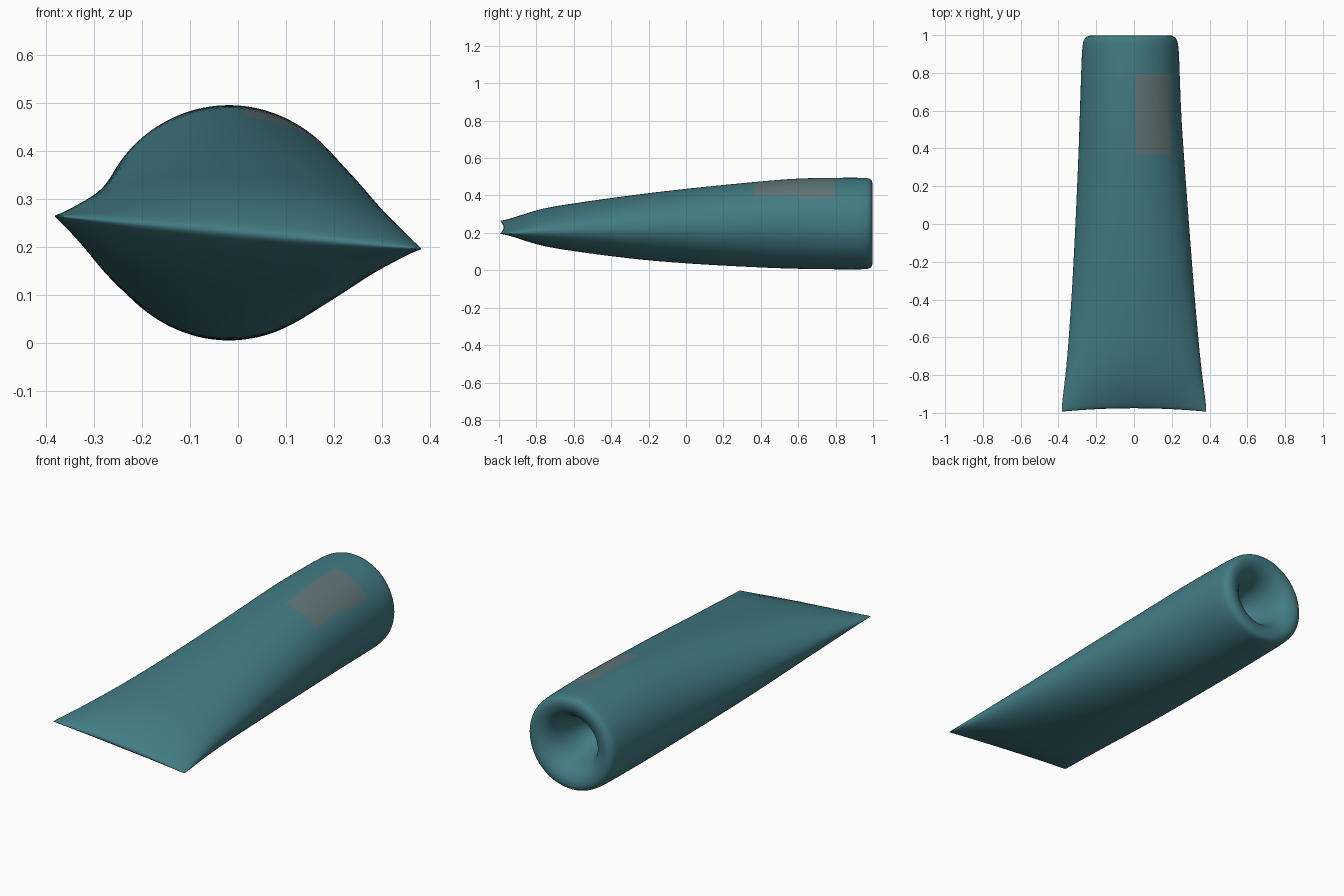
import bpy, bmesh, math

if "Cube" in bpy.data.objects:
    bpy.data.objects.remove(bpy.data.objects["Cube"])

SIDES = 64
BACK_X = -0.019

# Body profile: y, half width, half height
body = [(-1.0, 0.38, 0.0), (-0.98, 0.388, 0.022), (-0.8, 0.362, 0.095),
        (-0.6, 0.343, 0.127), (-0.3, 0.32, 0.17), (0.0, 0.301, 0.201),
        (0.4, 0.277, 0.231), (0.6, 0.268, 0.243), (0.8, 0.261, 0.245),
        (0.96, 0.256, 0.246)]

# Rounded rim and funnel-shaped hole: y, radius
rim = [(0.99, 0.24), (1.001, 0.21), (0.99, 0.17), (0.96, 0.135),
       (0.9, 0.11), (0.8, 0.08), (0.75, 0.03)]


def make_material(name, colour):
    mat = bpy.data.materials.new(name)
    mat.diffuse_color = (*colour, 1)
    mat.use_nodes = True
    mat.node_tree.nodes["Principled BSDF"].inputs["Base Color"].default_value = mat.diffuse_color
    return mat


def add_ring(bm, y, w, h):
    # The flat end is twisted slightly; the round end sits a little to the left
    t = math.radians(2.6) * min(0, y - 0.1) / 0.55
    cx = BACK_X * min(1, max(0, (y + 1) / 1.6)) ** 1.5
    cz = 0.23 + 0.02 * min(1, max(0, (y + 0.4))) ** 1.3
    bow = 0.018 if y < -0.95 else 0
    ring = []
    for i in range(SIDES):
        a = 2 * math.pi * i / SIDES
        u, v = w * math.cos(a), h * math.sin(a)
        ring.append(bm.verts.new((cx + u * math.cos(t) - v * math.sin(t),
                                  y + bow * math.sin(a) ** 2,
                                  cz + u * math.sin(t) + v * math.cos(t))))
    return ring


# Flattened tube lofted from the tip, over the rim and down into the hole
bm = bmesh.new()
rings = [add_ring(bm, *s) for s in body + [(y, r, r) for y, r in rim]]
for a, b in zip(rings, rings[1:]):
    for i in range(SIDES):
        j = (i + 1) % SIDES
        bm.faces.new((a[i], a[j], b[j], b[i]))
bm.faces.new(rings[-1])
bmesh.ops.remove_doubles(bm, verts=rings[0], dist=0.00001)  # pinch the tip shut
bmesh.ops.recalc_face_normals(bm, faces=bm.faces)

# Faded patch on the upper right of the round end
for f in bm.faces:
    c = f.calc_center_median()
    f.smooth = True
    if 0.4 < c.y < 0.8 and 0.01 < c.x < 0.2 and c.z > 0.35:
        f.material_index = 1

mesh = bpy.data.meshes.new("flattened_tube")
bm.to_mesh(mesh)
bm.free()
mesh.materials.append(make_material("teal", (0.055, 0.20, 0.23)))
mesh.materials.append(make_material("faded_teal", (0.12, 0.18, 0.19)))
tube = bpy.data.objects.new("flattened_tube", mesh)
bpy.context.collection.objects.link(tube)
sub = tube.modifiers.new("smooth", 'SUBSURF')
sub.levels = sub.render_levels = 2
